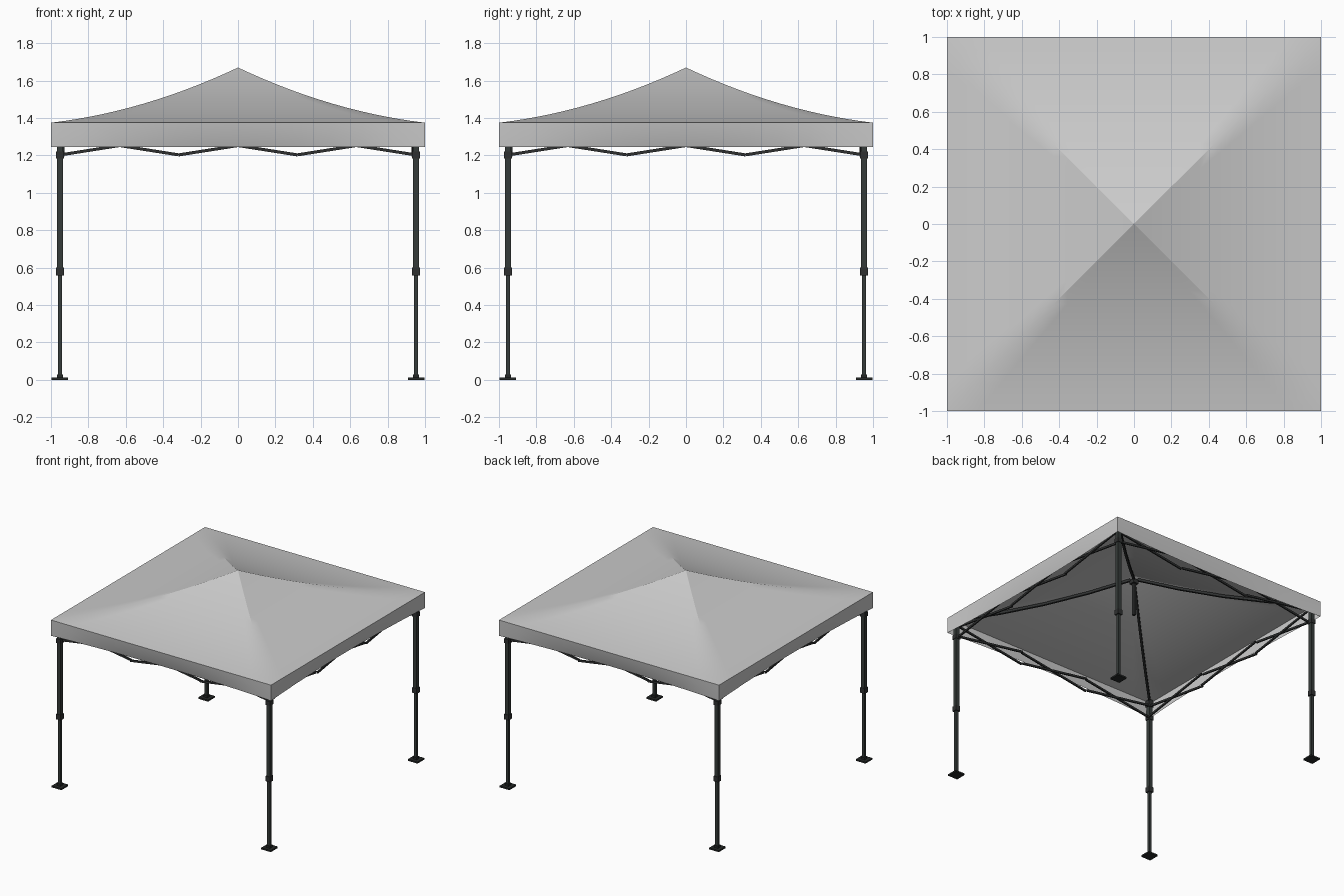
import bpy, bmesh, math
from mathutils import Vector, Matrix

if "Cube" in bpy.data.objects:
    bpy.data.objects.remove(bpy.data.objects["Cube"])


def material(name, rgb):
    m = bpy.data.materials.new(name)
    m.diffuse_color = (*rgb, 1)
    m.use_nodes = True
    m.node_tree.nodes["Principled BSDF"].inputs["Base Color"].default_value = m.diffuse_color
    return m


CLOTH = material("light grey cloth", (0.6, 0.6, 0.6))
LEG = material("dark grey green metal", (0.036, 0.044, 0.041))
TRUSS = material("charcoal metal", (0.028, 0.03, 0.03))
FOOT = material("black plastic", (0.018, 0.021, 0.02))


def finish(name, bm, mat, smooth=None):
    bmesh.ops.recalc_face_normals(bm, faces=bm.faces)
    mesh = bpy.data.meshes.new(name)
    bm.to_mesh(mesh)
    bm.free()
    ob = bpy.data.objects.new(name, mesh)
    bpy.context.collection.objects.link(ob)
    mesh.materials.append(mat)
    if smooth:
        bpy.context.view_layer.objects.active = ob
        ob.select_set(True)
        bpy.ops.object.shade_smooth_by_angle(angle=math.radians(smooth))
        ob.select_set(False)
    return ob


def box(bm, x, y, z0, z1, w):
    mat = Matrix.Translation((x, y, (z0 + z1) / 2)) @ Matrix.Diagonal((w, w, z1 - z0, 1))
    bmesh.ops.create_cube(bm, size=1, matrix=mat)


def bar(bm, a, b, w, h):
    # rectangular bar from a to b
    a, b = Vector(a), Vector(b)
    d = b - a
    rot = d.to_track_quat('Y', 'Z').to_matrix().to_4x4()
    mat = Matrix.Translation((a + b) / 2) @ rot @ Matrix.Diagonal((w, d.length, h, 1))
    bmesh.ops.create_cube(bm, size=1, matrix=mat)


def roof_z(m):
    u = 1 - m
    return 1.375 + 0.295 * (0.4 * u + 0.6 * u * u)


# canopy: square rings from the peak to the eaves, then the hanging valance
N, RINGS = 12, 14
bm = bmesh.new()


def ring(m, z, pull=0.0):
    pts = []
    for k in range(4):
        rot = Matrix.Rotation(k * math.pi / 2, 3, 'Z')
        for i in range(N):
            s = -1 + 2 * i / N
            pts.append(bm.verts.new(rot @ Vector((s * m, -m + pull * (1 - s * s), z))))
    return pts


rings = [ring(i / RINGS, roof_z(i / RINGS)) for i in range(1, RINGS + 1)]
rings += [ring(1, 1.31, 0.012), ring(1, 1.246, 0.035)]
peak = bm.verts.new((0, 0, roof_z(0)))
T = 4 * N
for i in range(T):
    bm.faces.new((peak, rings[0][i], rings[0][(i + 1) % T]))
    for a, b in zip(rings, rings[1:]):
        bm.faces.new((a[i], b[i], b[(i + 1) % T], a[(i + 1) % T]))
canopy = finish("canopy", bm, CLOTH, 25)
# make the cloth normals face outward
if canopy.data.polygons[0].normal.z < 0:
    canopy.data.flip_normals()

# legs, collars, sliders, feet and rafters at each corner
C = 0.952
for sx, sy, tag in ((-1, -1, "front_left"), (1, -1, "front_right"),
                    (-1, 1, "back_left"), (1, 1, "back_right")):
    x, y = sx * C, sy * C
    bm = bmesh.new()
    box(bm, x, y, 0.01, 0.6, 0.023)
    box(bm, x, y, 0.58, 1.36, 0.033)
    finish(tag + "_leg", bm, LEG)
    bm = bmesh.new()
    box(bm, x, y, 0.557, 0.6, 0.041)
    box(bm, x, y, 1.185, 1.22, 0.042)
    box(bm, x, y, 1.3, 1.35, 0.042)
    finish(tag + "_collars", bm, TRUSS)
    bm = bmesh.new()
    box(bm, x, y, 0, 0.013, 0.088)
    box(bm, x, y, 0.013, 0.03, 0.034)
    finish(tag + "_foot", bm, FOOT)
    bm = bmesh.new()
    steps = [0.95, 0.72, 0.48, 0.24, 0.02]
    pts = [(sx * t, sy * t, roof_z(t) - 0.025) for t in steps]
    for a, b in zip(pts, pts[1:]):
        bar(bm, a, b, 0.018, 0.02)
    finish(tag + "_rafter", bm, TRUSS)

# centre pole and hub under the peak
bm = bmesh.new()
box(bm, 0, 0, 1.33, 1.64, 0.024)
box(bm, 0, 0, 1.6, 1.635, 0.05)
finish("centre_pole", bm, TRUSS)

# scissor trusses along the four sides
for k, tag in enumerate(("front", "right", "back", "left")):
    bm = bmesh.new()
    w = 2 * 0.95 / 3
    for i in range(3):
        x0, x1 = -0.95 + i * w, -0.95 + (i + 1) * w
        bar(bm, (x0, -0.944, 1.203), (x1, -0.944, 1.303), 0.011, 0.016)
        bar(bm, (x0, -0.932, 1.303), (x1, -0.932, 1.203), 0.011, 0.016)
    bmesh.ops.rotate(bm, verts=bm.verts, cent=(0, 0, 0),
                     matrix=Matrix.Rotation(k * math.pi / 2, 3, 'Z'))
    finish(tag + "_truss", bm, TRUSS)
